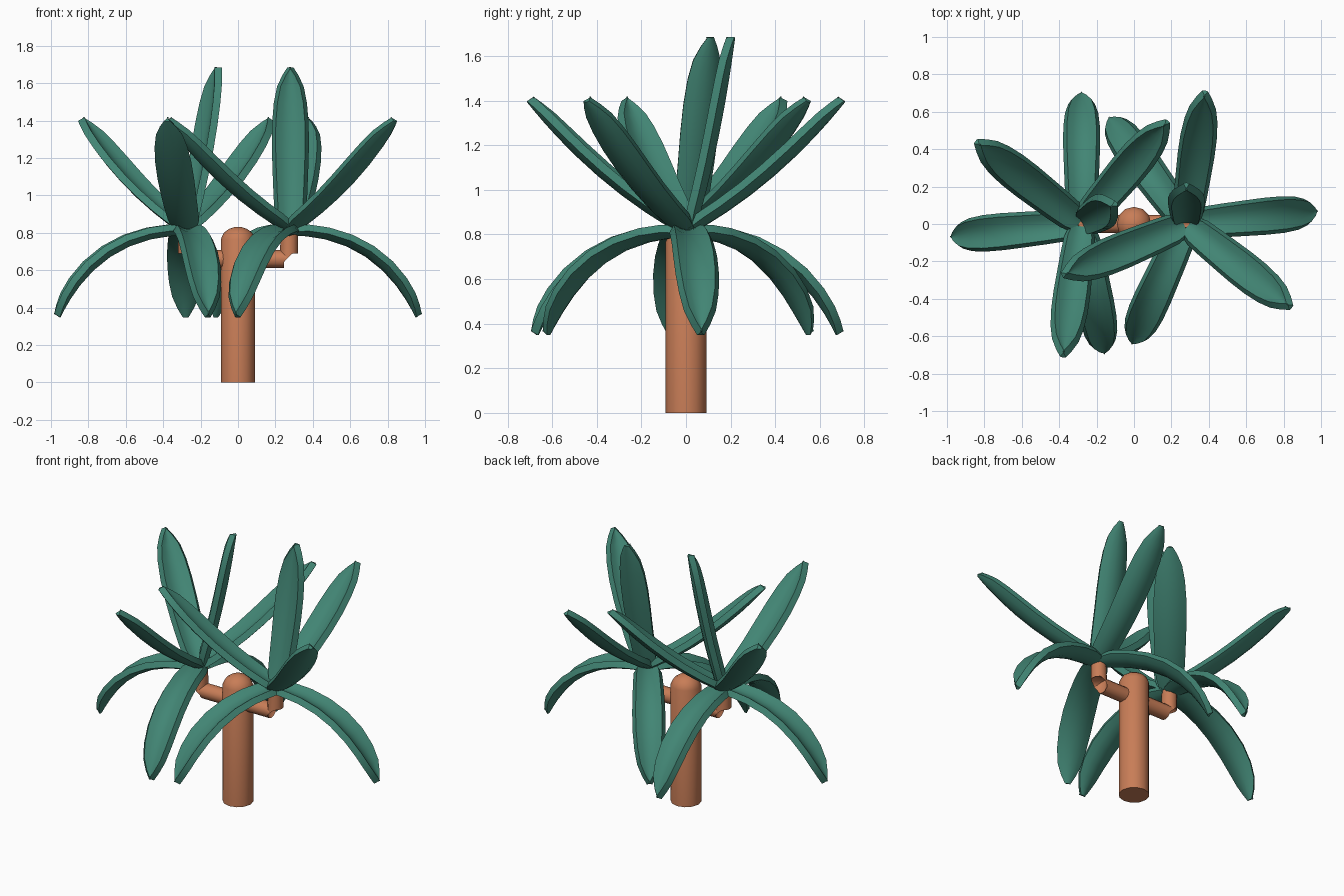
import bpy, bmesh, math
from mathutils import Vector

if "Cube" in bpy.data.objects:
    bpy.data.objects.remove(bpy.data.objects["Cube"])


def material(name, rgb):
    m = bpy.data.materials.new(name)
    m.diffuse_color = (*rgb, 1)
    m.use_nodes = True
    m.node_tree.nodes["Principled BSDF"].inputs["Base Color"].default_value = m.diffuse_color
    return m


BARK = material("terracotta bark", (0.578, 0.205, 0.095))
LEAF = material("teal leaf", (0.054, 0.235, 0.175))


def finish(name, bm, mat, thickness=0):
    bmesh.ops.recalc_face_normals(bm, faces=bm.faces)
    mesh = bpy.data.meshes.new(name)
    bm.to_mesh(mesh)
    bm.free()
    mesh.materials.append(mat)
    ob = bpy.data.objects.new(name, mesh)
    bpy.context.collection.objects.link(ob)
    bpy.ops.object.select_all(action='DESELECT')
    ob.select_set(True)
    bpy.context.view_layer.objects.active = ob
    if thickness:
        mod = ob.modifiers.new("thickness", 'SOLIDIFY')
        mod.thickness = thickness
        mod.offset = 0
        bpy.ops.object.modifier_apply(modifier=mod.name)
    bpy.ops.object.shade_smooth_by_angle(angle=math.radians(40))
    return ob


def tube(name, rings, sides):
    """Closed tube through rings of (centre, radius, axis angle in the xz plane)."""
    bm = bmesh.new()
    loops = []
    for (x, z), r, tilt in rings:
        # the ring's in-plane direction; tilt 0 = axis along z
        d = Vector((math.cos(tilt), 0, math.sin(tilt)))
        loops.append([bm.verts.new(Vector((x, 0, z)) + d * r * math.cos(a) + Vector((0, r * math.sin(a), 0)))
                      for a in (2 * math.pi * i / sides for i in range(sides))])
    for a, b in zip(loops, loops[1:]):
        for i in range(sides):
            j = (i + 1) % sides
            bm.faces.new((a[i], a[j], b[j], b[i]))
    bm.faces.new(loops[0])
    bm.faces.new(loops[-1])
    return finish(name, bm, BARK)


# Trunk with a domed top
tube("trunk", [((0, z), r, 0) for z, r in
               ((0, .092), (.765, .092), (.80, .076), (.822, .046), (.832, .012))], 12)

# Elbowed side branches
for side, label in ((1, "right"), (-1, "left")):
    q = math.pi / 2
    path = [((0, .66), .048, q), ((.245, .66), .048, q), ((.266, .666), .052, q / 2),
            ((.272, .69), .048, 0), ((.275, .81), .046, 0), ((.277, .835), .02, 0)]
    tube(label + "_branch", [((side * x, z), r, side * t if t < q else q)
                             if side > 0 else ((-x, z), r, math.pi - t)
                             for (x, z), r, t in path], 12)

# Leaf centre lines as quadratic curves in (radius, height)
CURVES = {
    "drooping": ((.02, .81), (.48, .80), (.695, .36)),
    "rising": ((.02, .83), (.40, 1.04), (.70, 1.41)),
    "upright": ((.02, .83), (.14, 1.24), (.195, 1.685)),
}
# Half width along the leaf
OUTLINE = [(0, .055), (.08, .074), (.2, .08), (.35, .085), (.5, .089), (.65, .088),
           (.78, .079), (.88, .062), (.95, .034), (1, .006)]
COLUMNS = [-1, -.6, -.2, .2, .6, 1]


def leaf(name, kind, cx, degrees):
    p0, p1, p2 = (Vector(p) for p in CURVES[kind])
    a = math.radians(degrees)
    out = Vector((math.cos(a), math.sin(a), 0))
    across = Vector((-math.sin(a), math.cos(a), 0))
    up = Vector((0, 0, 1))
    bm = bmesh.new()
    rows = []
    for t, w in OUTLINE:
        p = p0 * (1 - t) ** 2 + p1 * 2 * t * (1 - t) + p2 * t * t
        d = ((p1 - p0) * (1 - t) + (p2 - p1) * t).normalized()
        normal = out * -d.y + up * d.x
        centre = Vector((cx, 0, 0)) + out * p.x + up * p.y
        # channelled cross-section: edges curl upward
        rows.append([bm.verts.new(centre + across * u * w + normal * (.36 * w * u * u - .006))
                     for u in COLUMNS])
    for r, s in zip(rows, rows[1:]):
        for i in range(len(COLUMNS) - 1):
            bm.faces.new((r[i], r[i + 1], s[i + 1], s[i]))
    finish(name, bm, LEAF, .04)


# Two rosettes, each with drooping, rising and upright leaves
ROSETTES = {
    "right": (.28, {"drooping": (5.6, 126, 245.5), "rising": (-38.5, 82, 202.5), "upright": (90,)}),
    "left": (-.28, {"drooping": (90, 185.5, 280), "rising": (50, 142, 262), "upright": (31,)}),
}
for label, (cx, kinds) in ROSETTES.items():
    for kind, angles in kinds.items():
        for i, deg in enumerate(angles):
            leaf(f"{label}_{kind}_leaf_{i + 1}", kind, cx, deg)
